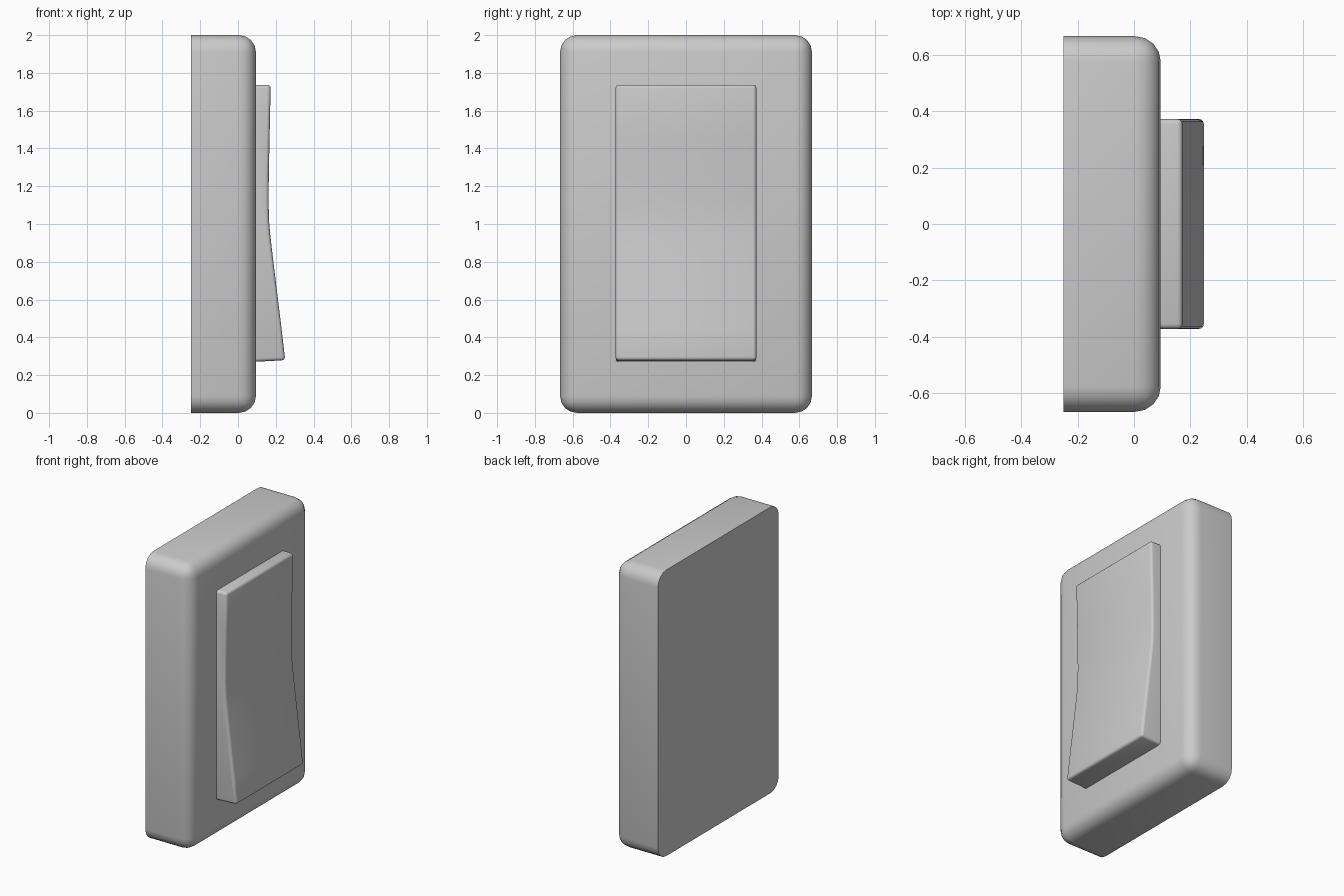
import bpy, bmesh

if "Cube" in bpy.data.objects:
    bpy.data.objects.remove(bpy.data.objects["Cube"])

def prism(name, profile, half_y, back_x, radius, segments):
    """Extrude an xz profile across y, then round every sharp edge not on the back."""
    bm = bmesh.new()
    a = [bm.verts.new((x, -half_y, z)) for x, z in profile]
    b = [bm.verts.new((x, half_y, z)) for x, z in profile]
    bm.faces.new(a)
    bm.faces.new(b[::-1])
    n = len(profile)
    for i in range(n):
        j = (i + 1) % n
        bm.faces.new((a[j], a[i], b[i], b[j]))
    bmesh.ops.recalc_face_normals(bm, faces=bm.faces)
    edges = [e for e in bm.edges
             if e.calc_face_angle() > 0.8
             and any(v.co.x > back_x + 1e-4 for v in e.verts)]
    bmesh.ops.bevel(bm, geom=edges, offset=radius, offset_type='OFFSET',
                    segments=segments, profile=0.5, affect='EDGES',
                    clamp_overlap=True)
    bmesh.ops.recalc_face_normals(bm, faces=bm.faces)
    mesh = bpy.data.meshes.new(name)
    bm.to_mesh(mesh)
    bm.free()
    ob = bpy.data.objects.new(name, mesh)
    bpy.context.collection.objects.link(ob)
    bpy.ops.object.select_all(action='DESELECT')
    ob.select_set(True)
    bpy.context.view_layer.objects.active = ob
    bpy.ops.object.shade_smooth_by_angle(angle=0.7)
    return ob

# Wall plate: flat sharp back, rounded front and corners
prism("wall_plate", [(-0.25, 0), (0.095, 0), (0.095, 2), (-0.25, 2)],
      0.667, -0.25, 0.09, 4)

# Rocker: gently bent front, lower end tilted out
rocker = [(0.04, 0.268), (0.25, 0.279), (0.23, 0.45), (0.208, 0.63),
          (0.185, 0.82), (0.171, 0.94), (0.164, 1.02), (0.162, 1.12),
          (0.163, 1.25), (0.167, 1.45), (0.173, 1.737), (0.04, 1.737)]
prism("rocker_button", rocker, 0.373, 0.04, 0.018, 3)
